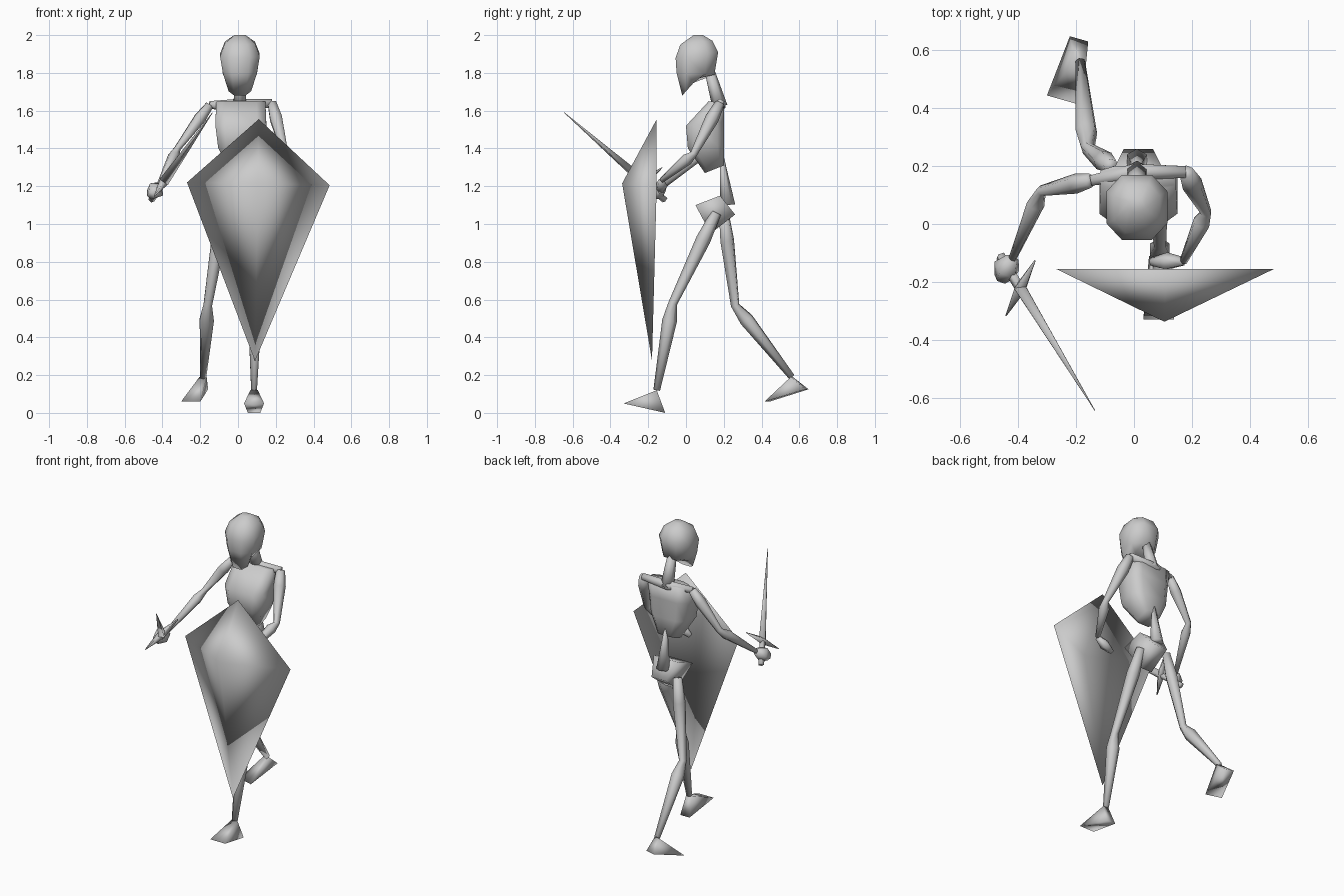
import bpy
import bmesh
from math import cos, sin, pi, copysign
from mathutils import Vector

cube = bpy.data.objects.get("Cube")
if cube:
    bpy.data.objects.remove(cube, do_unlink=True)

shade = (.6, .6, .6, 1)
grey = bpy.data.materials.new("plain_grey")
grey.use_nodes = True
grey.diffuse_color = shade
grey.node_tree.nodes["Principled BSDF"].inputs["Base Color"].default_value = shade


def finish(name, bm):
    """Turn the bmesh into a smooth grey object."""
    bmesh.ops.recalc_face_normals(bm, faces=bm.faces)
    mesh = bpy.data.meshes.new(name)
    bm.to_mesh(mesh)
    bm.free()
    mesh.materials.append(grey)
    mesh.shade_smooth()
    part = bpy.data.objects.new(name, mesh)
    bpy.context.collection.objects.link(part)


def circle(sides):
    """Unit polygon with a flat edge facing each way."""
    grow = 1 / cos(pi / sides)
    angles = [2 * pi * (k + .5) / sides for k in range(sides)]
    return [(cos(angle) * grow, sin(angle) * grow) for angle in angles]


def loft(name, rings):
    """Skin a stack of rings and cap both ends."""
    bm = bmesh.new()
    loops = [[bm.verts.new(point) for point in ring] for ring in rings]
    for lower, upper in zip(loops, loops[1:]):
        for i in range(len(lower)):
            bm.faces.new((lower[i - 1], lower[i], upper[i], upper[i - 1]))
    bm.faces.new(loops[0])
    bm.faces.new(loops[-1])
    finish(name, bm)


def hull(name, points):
    """Wrap a convex solid around the points."""
    bm = bmesh.new()
    for point in points:
        bm.verts.new(point)
    bmesh.ops.convex_hull(bm, input=bm.verts)
    finish(name, bm)


def tube(name, points, radii, sides=6):
    """Tapered tube whose rings follow the bends of the path."""
    path = [Vector(point) for point in points]
    main = path[-1] - path[0]
    base = main.to_track_quat("Z", "Y")
    last = len(path) - 1
    rings = []
    for i, (centre, radius) in enumerate(zip(path, radii)):
        tangent = path[min(i + 1, last)] - path[max(i - 1, 0)]
        turn = main.rotation_difference(tangent) @ base
        rings.append([centre + turn @ Vector((u, v, 0)) * radius for u, v in circle(sides)])
    loft(name, rings)


def limb(name, root, bend, end, upper, lower):
    """Two bones, each swelling just below its upper joint."""
    root, bend, end = Vector(root), Vector(bend), Vector(end)
    points = [root, root.lerp(bend, .3), bend, bend.lerp(end, .2), end]
    tube(name, points, [upper * .7, upper, lower * .6, lower, lower * .45])


def body(name, middle, roundness, levels):
    """Tilted rings, each from a front and a back (y, z) and a half width."""
    rings = []
    for front, back, width in levels:
        front, back = Vector(front), Vector(back)
        ring = []
        for spot in circle(8):
            u, v = [copysign(abs(c) ** roundness, c) for c in spot]
            y, z = front.lerp(back, (v + 1) / 2)
            ring.append((middle + u * width, y, z))
        rings.append(ring)
    loft(name, rings)


def foot(name, ankle, heel, toe):
    """Wedge from a narrow ankle ridge to a heel and a broad toe edge."""
    ankle, heel, toe = Vector(ankle), Vector(heel), Vector(toe)
    across = (toe - heel).cross(Vector((0, 0, 1))).normalized()
    points = []
    for spot, width in ((ankle, .02), (heel, .033), (toe, .053)):
        points += [spot + across * width, spot - across * width]
    hull(name, points)


# Head, neck and trunk
body("head", .01, .8, [((.04, 2), (.09, 2), .03),
                       ((-.03, 1.95), (.14, 1.97), .08),
                       ((-.055, 1.88), (.17, 1.91), .105),
                       ((-.05, 1.8), (.15, 1.79), .09),
                       ((-.02, 1.68), (.06, 1.77), .06)])
body("ribcage", .015, .5, [((.12, 1.65), (.2, 1.64), .13),
                           ((0, 1.52), (.2, 1.54), .135),
                           ((.01, 1.4), (.2, 1.42), .12),
                           ((.1, 1.27), (.2, 1.31), .06)])
tube("neck", [(.01, .125, 1.81), (.01, .18, 1.62)], [.023, .035])
shoulders = [(-.15, .15, 1.63), (0, .18, 1.63), (.18, .18, 1.64)]
tube("shoulder_bar", shoulders, [.018, .028, .02])
tube("spine", [(.01, .19, 1.36), (.01, .22, 1.1)], [.008, .035])
hull("pelvis", [(.015 + side * width, y, z) for side in (-1, 1) for width, y, z in
                ((.1, .05, 1.1), (.09, .18, 1.15), (.05, .26, 1.05), (.04, .13, .95))])

# Arms and hands
right_wrist = Vector((-.42, -.12, 1.2))
left_wrist = Vector((.17, -.13, 1.23))
limb("right_arm", shoulders[0], (-.32, .115, 1.4), right_wrist, .03, .027)
limb("left_arm", shoulders[-1], (.25, .04, 1.37), left_wrist, .032, .027)
for name, wrist, reach, size in (("right_hand", right_wrist, Vector((-.04, -.07, -.05)), .04),
                                 ("left_hand", left_wrist, Vector((-.11, 0, -.06)), .026)):
    tube(name, [wrist, wrist + reach / 2, wrist + reach], [size / 2, size, size / 2], 5)

# Legs and feet
right_ankle = (-.185, .56, .19)
left_ankle = (.085, -.155, .12)
limb("right_leg", (-.08, .2, 1.06), (-.16, .26, .57), right_ankle, .033, .034)
limb("left_leg", (.08, .16, 1.06), (.09, -.07, .58), left_ankle, .034, .034)
foot("right_foot", right_ankle, (-.19, .64, .125), (-.25, .43, .06))
foot("left_foot", left_ankle, (.085, -.11, 0), (.085, -.33, .05))

# Sword held in the right hand
grip = Vector((-.43, -.16, 1.17))
tip = Vector((-.135, -.645, 1.59))
aim = (tip - grip).normalized()
hilt = grip + aim * .09
guard = Vector((.05, .095, .075))
tube("sword_grip", [grip - aim * .07, hilt], [.015, .015], 5)
tube("sword_guard", [hilt - guard, hilt, hilt + guard], [.002, .018, .002], 4)
tube("sword_blade", [hilt, tip], [.019, .001], 4)

# Shield: pointed kite shell, hollow behind, front and back sharing one rim
bm = bmesh.new()
rim = [bm.verts.new(corner) for corner in
       ((.11, -.155, 1.555), (.485, -.155, 1.205), (.09, -.18, .275), (-.27, -.155, 1.22))]
for depth in (-.338, -.325):
    peak = bm.verts.new((.105, depth, 1.215))
    for i in range(len(rim)):
        bm.faces.new((rim[i - 1], rim[i], peak))
finish("shield", bm)
